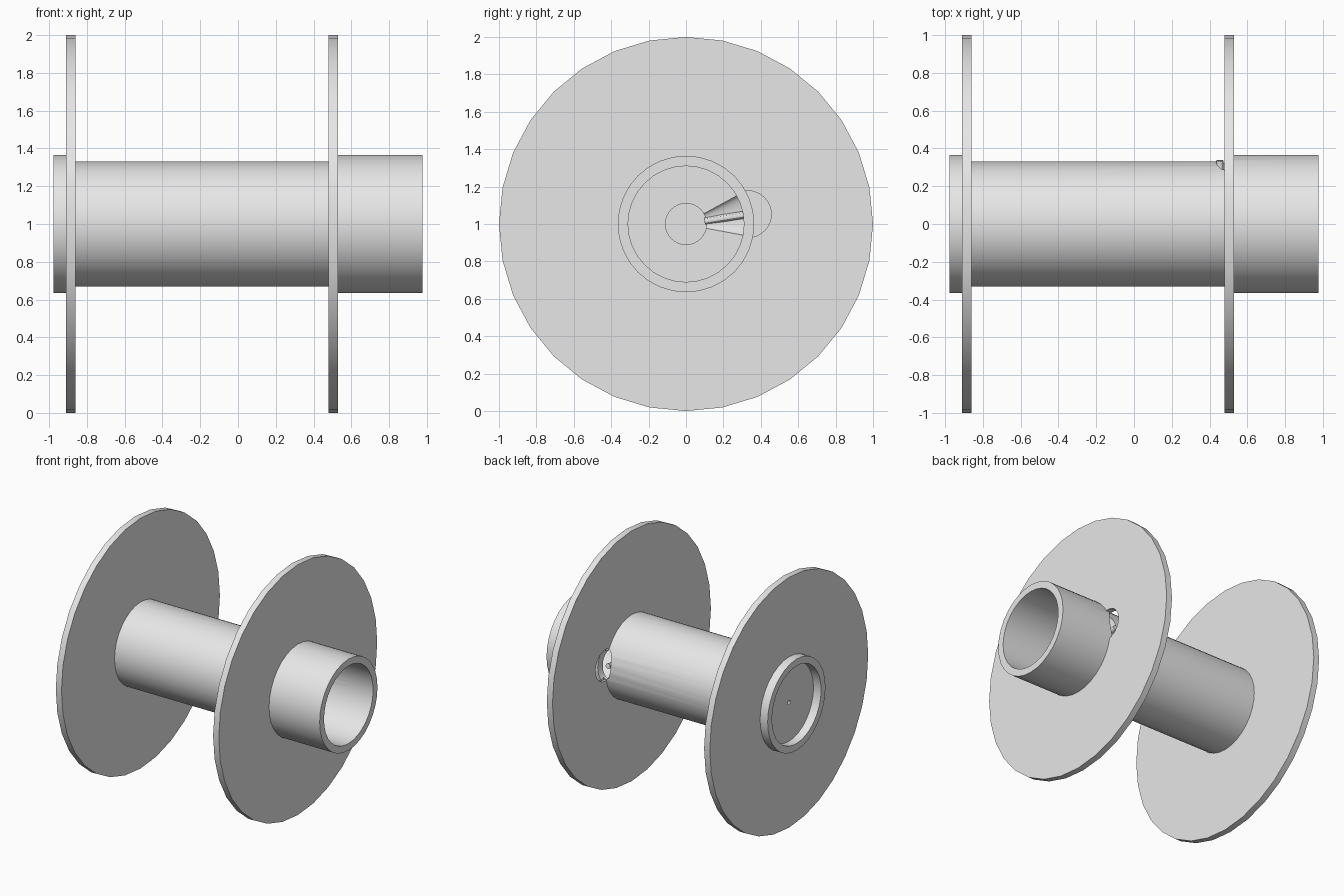
import bpy, bmesh, math
from mathutils import Vector

if "Cube" in bpy.data.objects:
    bpy.data.objects.remove(bpy.data.objects["Cube"], do_unlink=True)

SIDES = 32
AXIS_Z = 1.0
TILT = math.radians(9)      # direction of the wire passage around the axle

grey = bpy.data.materials.new("light_grey")
grey.use_nodes = True
grey.diffuse_color = (0.8, 0.8, 0.8, 1)
grey.node_tree.nodes["Principled BSDF"].inputs["Base Color"].default_value = (0.8, 0.8, 0.8, 1)


def lathe(name, profile, closed=False):
    """Revolve (x, radius) points about the horizontal axle."""
    bm = bmesh.new()
    verts = [bm.verts.new((x, 0, AXIS_Z + r)) for x, r in profile]
    pairs = list(zip(verts, verts[1:]))
    if closed:
        pairs.append((verts[-1], verts[0]))
    edges = [bm.edges.new(p) for p in pairs]
    bmesh.ops.spin(bm, geom=verts + edges, cent=(0, 0, AXIS_Z), axis=(1, 0, 0),
                   angle=math.tau, steps=SIDES, use_merge=True)
    bmesh.ops.remove_doubles(bm, verts=bm.verts, dist=0.0001)
    bmesh.ops.recalc_face_normals(bm, faces=bm.faces)
    mesh = bpy.data.meshes.new(name)
    bm.to_mesh(mesh)
    bm.free()
    obj = bpy.data.objects.new(name, mesh)
    bpy.context.collection.objects.link(obj)
    mesh.materials.append(grey)
    return obj


def activate(obj):
    bpy.ops.object.select_all(action="DESELECT")
    obj.select_set(True)
    bpy.context.view_layer.objects.active = obj


def carve(obj, cutter):
    """Subtract the cutter, then discard it."""
    mod = obj.modifiers.new("cut", "BOOLEAN")
    mod.operation, mod.solver, mod.object = "DIFFERENCE", "EXACT", cutter
    activate(obj)
    bpy.ops.object.modifier_apply(modifier=mod.name)
    bpy.data.objects.remove(cutter, do_unlink=True)


def radial(distance, x):
    """Point on the wire passage at a distance from the axle."""
    return Vector((x, distance * math.cos(TILT), AXIS_Z + distance * math.sin(TILT)))


# Core: shallow recessed end, drum, and hollow hub
core = lathe("spool_core", [
    (-0.87, 0), (-0.87, 0.015), (-0.91, 0.015), (-0.91, 0.31), (-0.977, 0.31),
    (-0.977, 0.365), (-0.885, 0.365), (-0.885, 0.33), (0.5, 0.33), (0.5, 0.365),
    (0.977, 0.365), (0.977, 0.31), (0.48, 0.31), (0.48, 0.11), (-0.7, 0.11), (-0.7, 0)])

# Two large flanges
flanges = [lathe(side + "_flange", [(x, 0.32), (x, 1), (x + 0.05, 1), (x + 0.05, 0.32)], True)
           for side, x in (("right", -0.91), ("left", 0.48))]

# Flared wire passage through the drum end
bpy.ops.mesh.primitive_cone_add(vertices=SIDES, radius1=0.035, radius2=0.135, depth=0.28,
                                location=radial(0.23, 0.48),
                                rotation=(TILT - math.pi / 2, 0, 0), scale=(0.36, 1, 1))
carve(core, bpy.context.object)

# Round wire opening through the flange beside the hub
bpy.ops.mesh.primitive_cylinder_add(vertices=SIDES, radius=0.125, depth=0.2,
                                    location=radial(0.335, 0.5), rotation=(0, math.pi / 2, 0))
carve(flanges[1], bpy.context.object)

# Thin bar crossing the passage
bpy.ops.mesh.primitive_cylinder_add(vertices=12, radius=0.02, depth=0.24,
                                    location=radial(0.22, 0.455),
                                    rotation=(TILT - math.pi / 2, 0, 0))
bar = bpy.context.object
bar.name = "wire_bar"
bar.data.materials.append(grey)

for obj in [core, bar] + flanges:
    activate(obj)
    bpy.ops.object.shade_smooth_by_angle(angle=math.radians(30))
